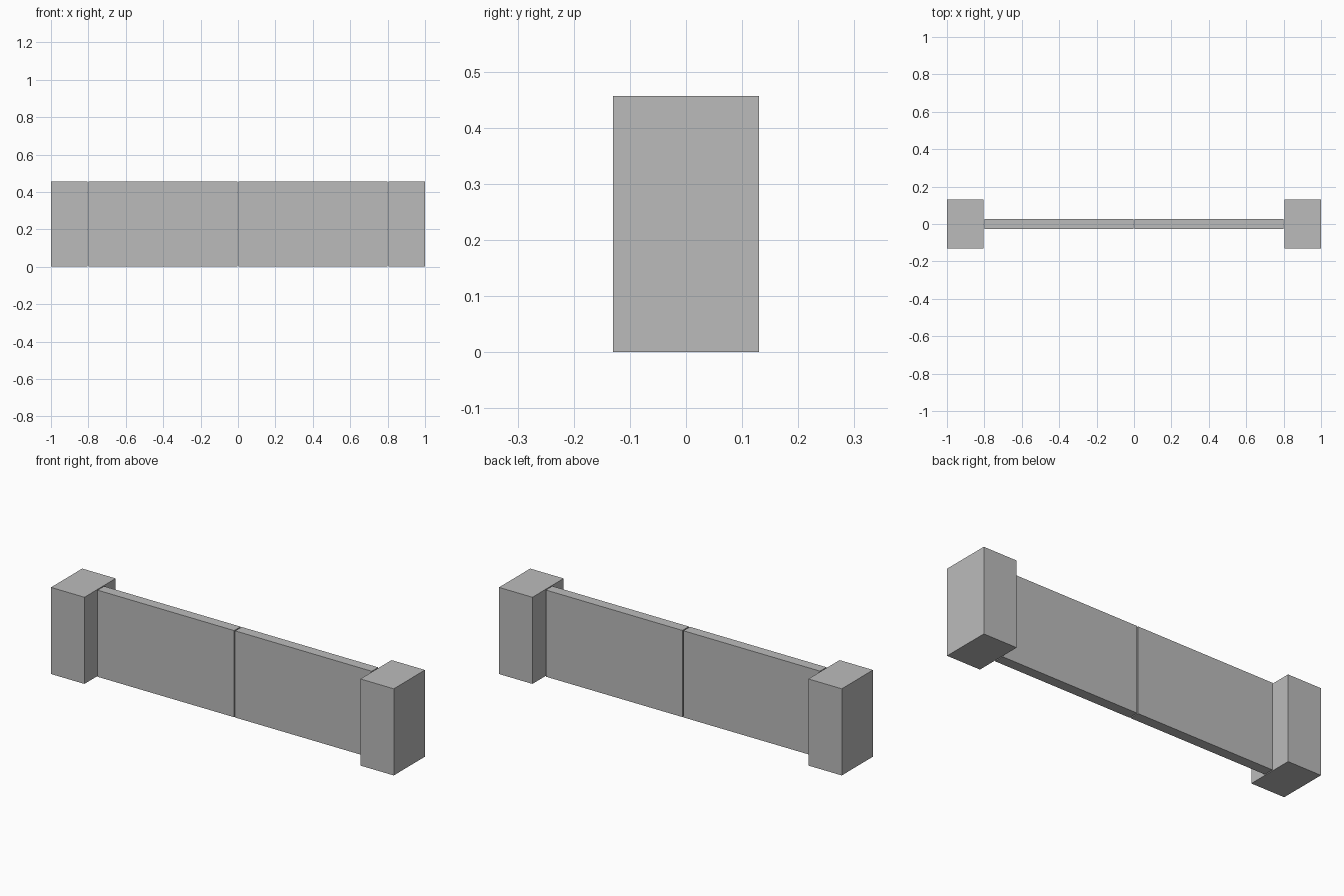
import bpy

cube = bpy.data.objects.get("Cube")
if cube:
    bpy.data.objects.remove(cube, do_unlink=True)

HEIGHT = 0.457
POST_INNER = 0.805
PANEL_OUTER = 0.8
HALF_GAP = 0.003

# Plain grey paint
grey = bpy.data.materials.new("plain_grey")
colour = (0.5, 0.5, 0.5, 1)
grey.diffuse_color = colour
grey.use_nodes = True
for node in grey.node_tree.nodes:
    if node.type == "BSDF_PRINCIPLED":
        node.inputs["Base Color"].default_value = colour


def add_box(name, x0, x1, y0, y1):
    """Upright box standing on the ground."""
    bpy.ops.mesh.primitive_cube_add(
        size=1, location=((x0 + x1) / 2, (y0 + y1) / 2, HEIGHT / 2))
    box = bpy.context.object
    box.name = name
    box.scale = (x1 - x0, y1 - y0, HEIGHT)
    bpy.ops.object.transform_apply(location=False, rotation=False, scale=True)
    box.data.materials.append(grey)


# A thick post and a thin gate panel on each side, with a slit in the middle
for side, sign in (("left", 1), ("right", -1)):
    post = sorted((sign * POST_INNER, sign * 1.0))
    panel = sorted((sign * HALF_GAP, sign * PANEL_OUTER))
    add_box(side + "_post", *post, -0.13, 0.13)
    add_box(side + "_gate_panel", *panel, -0.028, 0.026)
